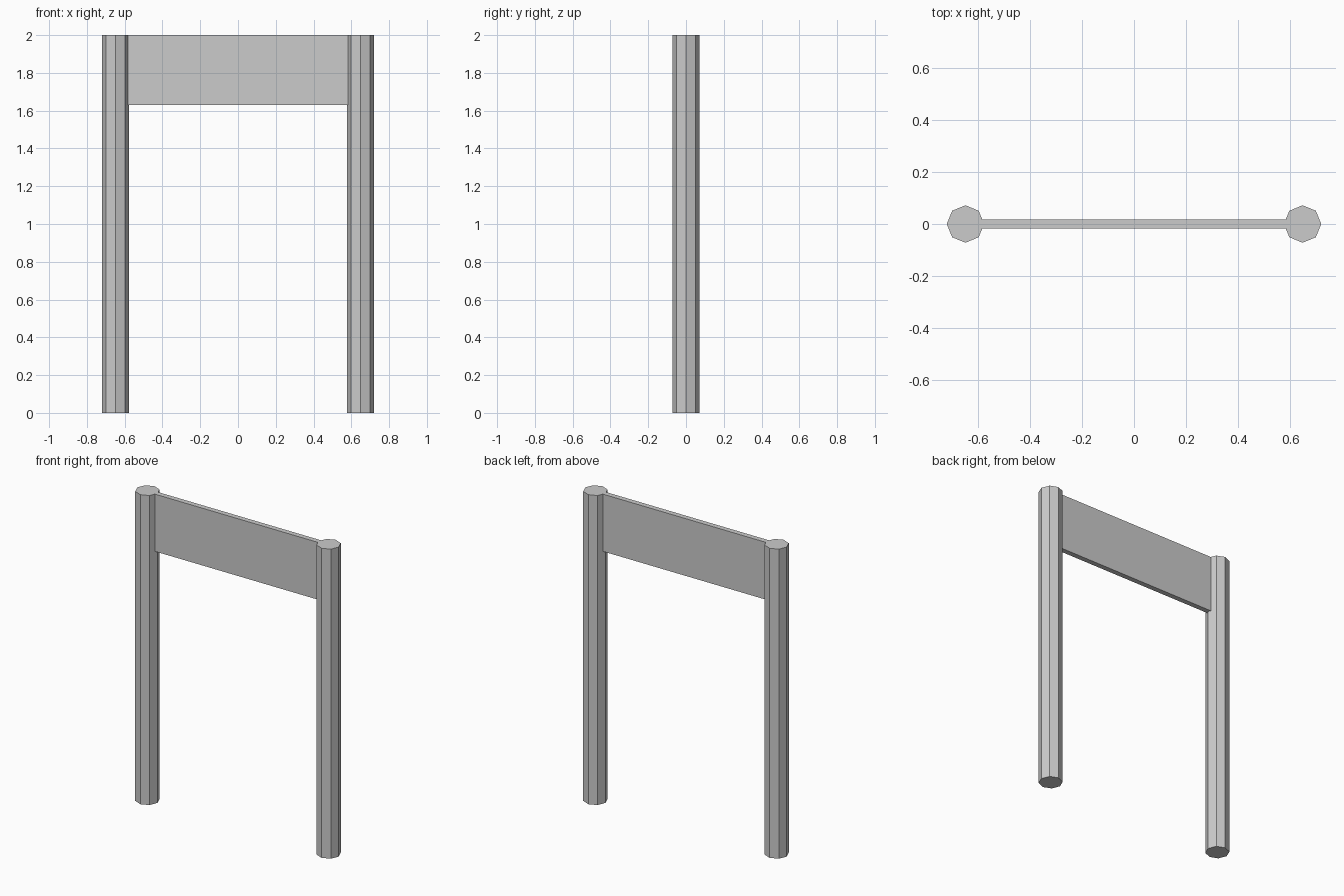
import bpy

default = bpy.data.objects.get("Cube")
if default:
    bpy.data.objects.remove(default, do_unlink=True)

HEIGHT = 2.0
POST_X = 0.648
POST_RADIUS = 0.072
PANEL_BOTTOM = 1.63
PANEL_THICKNESS = 0.034
PANEL_HALF_WIDTH = 0.584

# Single grey material
grey = bpy.data.materials.new("light grey")
grey.use_nodes = True
colour = (0.6, 0.6, 0.6, 1.0)
grey.diffuse_color = colour
grey.node_tree.nodes["Principled BSDF"].inputs["Base Color"].default_value = colour


def finish(name):
    obj = bpy.context.object
    obj.name = name
    obj.data.materials.append(grey)
    return obj


# Eight-sided posts, corners pointing along the axes
for name, side in (("left_post", 1), ("right_post", -1)):
    bpy.ops.mesh.primitive_cylinder_add(
        vertices=8, radius=POST_RADIUS, depth=HEIGHT,
        location=(side * POST_X, 0, HEIGHT / 2))
    finish(name)

# Thin board between the posts, flush with their tops
panel_height = HEIGHT - PANEL_BOTTOM
bpy.ops.mesh.primitive_cube_add(size=1, location=(0, 0, PANEL_BOTTOM + panel_height / 2))
panel = finish("top_panel")
panel.scale = (2 * PANEL_HALF_WIDTH, PANEL_THICKNESS, panel_height)
bpy.ops.object.transform_apply(location=False, rotation=False, scale=True)
